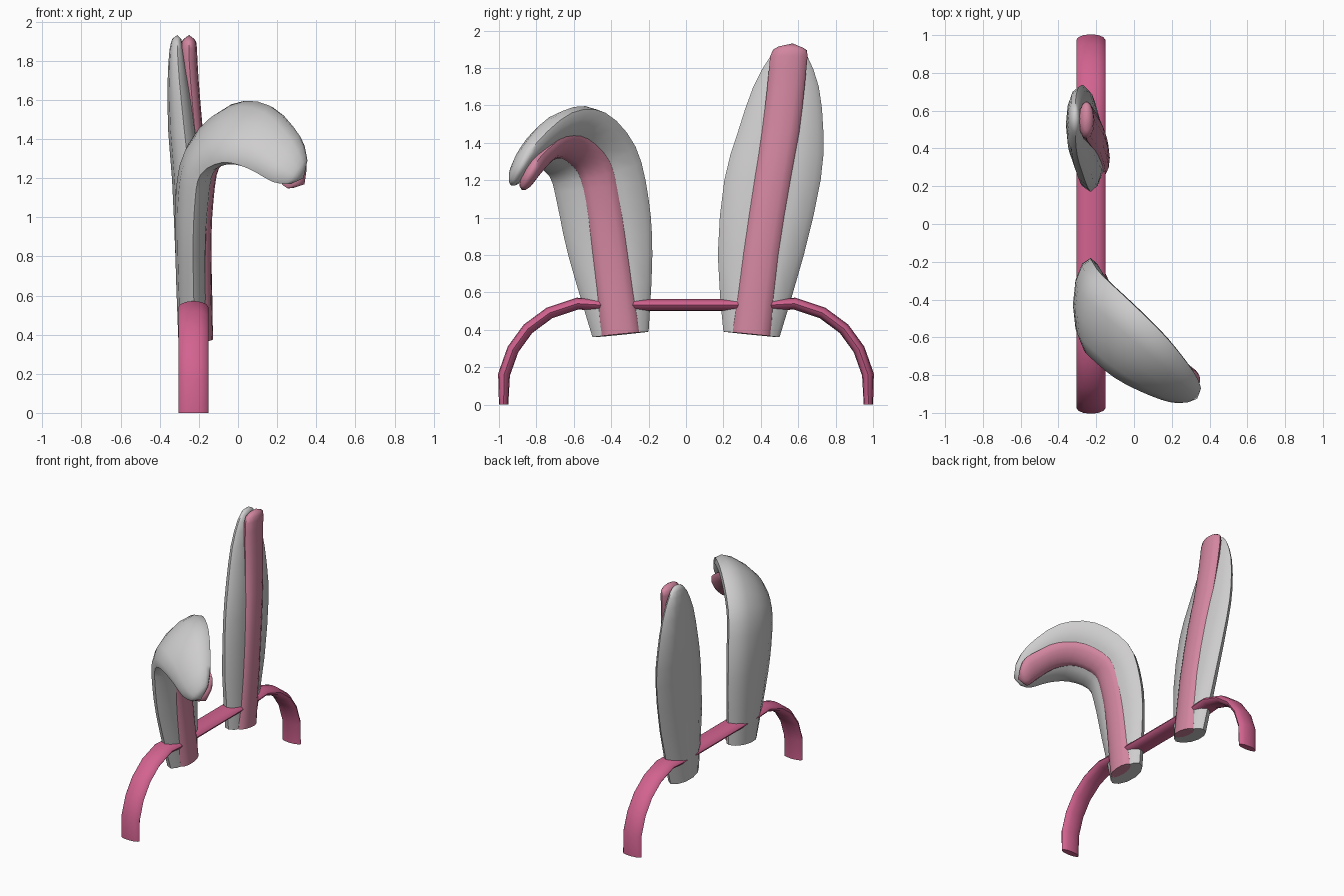
import bpy, bmesh, math
from mathutils import Vector

if "Cube" in bpy.data.objects:
    bpy.data.objects.remove(bpy.data.objects["Cube"])


def material(name, rgb):
    m = bpy.data.materials.new(name)
    m.diffuse_color = (*rgb, 1)
    m.use_nodes = True
    m.node_tree.nodes["Principled BSDF"].inputs["Base Color"].default_value = m.diffuse_color
    return m


GREY = material("light grey", (0.62, 0.61, 0.61))
ROSE = material("soft rose", (0.65, 0.24, 0.35))
PINK = material("deep pink", (0.65, 0.125, 0.28))


def loft(name, rings, mat, tip=None, angle=50):
    """Skin closed rings; cap both ends or close the last one on a tip."""
    bm = bmesh.new()
    vs = [[bm.verts.new(p) for p in r] for r in rings]
    n = len(vs[0])
    for a, b in zip(vs, vs[1:]):
        for i in range(n):
            j = (i + 1) % n
            bm.faces.new((a[i], a[j], b[j], b[i]))
    bm.faces.new(vs[0])
    if tip is None:
        bm.faces.new(vs[-1])
    else:
        t = bm.verts.new(tip)
        for i in range(n):
            bm.faces.new((vs[-1][i], vs[-1][(i + 1) % n], t))
    bmesh.ops.recalc_face_normals(bm, faces=bm.faces)
    me = bpy.data.meshes.new(name)
    bm.to_mesh(me)
    bm.free()
    ob = bpy.data.objects.new(name, me)
    bpy.context.collection.objects.link(ob)
    me.materials.append(mat)
    bpy.ops.object.select_all(action='DESELECT')
    ob.select_set(True)
    bpy.context.view_layer.objects.active = ob
    bpy.ops.object.shade_smooth_by_angle(angle=math.radians(angle))


def section(c, w, n, half_w, back, front, sides=12):
    pts = []
    for k in range(sides):
        a = 2 * math.pi * k / sides
        s = math.sin(a)
        pts.append(c + w * half_w * math.cos(a) + n * s * (front if s > 0 else back))
    return pts


def refine(pts, steps):
    """Catmull-Rom interpolation."""
    out = []
    for i in range(len(pts) - 1):
        p0, p1, p2 = pts[max(i - 1, 0)], pts[i], pts[i + 1]
        p3 = pts[min(i + 2, len(pts) - 1)]
        for s in range(steps):
            t = s / steps
            out.append(0.5 * (2 * p1 + (p2 - p0) * t + (2 * p0 - 5 * p1 + 4 * p2 - p3) * t * t
                              + (3 * p1 - p0 - 3 * p2 + p3) * t ** 3))
    return out + [pts[-1]]


def ear(name, edge_a, edge_b, back, tip, steps):
    """Ear shell lofted between its two rims, with a raised inner strip."""
    A = refine([Vector(p) for p in edge_a], steps)
    B = refine([Vector(p) for p in edge_b], steps)
    th = refine(back, steps)
    tip = Vector(tip)
    C = [(a + b) / 2 for a, b in zip(A, B)]
    shell, strip = [], []
    last = len(C) - 1
    for i, c in enumerate(C):
        t = (C[i + 1] if i < last else tip) - C[max(i - 1, 0)]
        w = (A[i] - B[i]).normalized()
        n = w.cross(t).normalized()
        hw = (A[i] - B[i]).length / 2
        shell.append(section(c, w, n, hw, th[i], th[i] * 0.78))
        off = 0.05 + 0.01 * i / last
        k = 0.65 if i == last else 0.9 if i == last - 1 else 1
        strip.append(section(c + n * off, w, n, 0.1 * k, 0.042 * k, 0.042 * k))
    loft(name + "_shell", shell, GREY, tip)
    loft(name + "_inner", strip, ROSE, tip + n * 0.06)


# upright ear
ear("upright_ear",
    [(-.22, .50, .36), (-.23, .63, .80), (-.255, .72, 1.2), (-.28, .735, 1.45),
     (-.30, .71, 1.70), (-.31, .65, 1.86), (-.31, .61, 1.91)],
    [(-.22, .20, .39), (-.23, .17, .80), (-.25, .205, 1.2), (-.275, .275, 1.45),
     (-.30, .36, 1.70), (-.31, .45, 1.86), (-.31, .51, 1.915)],
    [.085, .09, .085, .08, .06, .04, .025], (-.31, .57, 1.932), 2)

# folded ear, bending outward and forward
ear("folded_ear",
    [(-.22, -.20, .39), (-.23, -.18, .80), (-.22, -.20, 1.1), (-.17, -.27, 1.38),
     (0, -.43, 1.56), (.18, -.61, 1.56), (.32, -.79, 1.41), (.355, -.87, 1.29)],
    [(-.22, -.50, .36), (-.23, -.63, .80), (-.22, -.69, 1.08), (-.19, -.73, 1.22),
     (-.08, -.82, 1.28), (.05, -.88, 1.25), (.18, -.925, 1.18), (.265, -.935, 1.17)],
    [.085, .09, .1, .1, .1, .09, .065, .035], (.335, -.925, 1.2), 3)

# headband: flattened oval section swept along a mirrored arch
half = [(.975, 0), (.973, .16), (.925, .295), (.845, .405), (.73, .49), (.58, .54), (.45, .532), (.2, .532)]
path = [Vector((-.228, y, z)) for y, z in half] + [Vector((-.228, -y, z)) for y, z in reversed(half)]
rings = []
for i, p in enumerate(path):
    t = path[min(i + 1, len(path) - 1)] - path[max(i - 1, 0)]
    if i in (0, len(path) - 1):
        t = Vector((0, 0, 1 if i == 0 else -1))
    x = Vector((1, 0, 0))
    n = x.cross(t).normalized()
    th = .025 if i in (0, len(path) - 1) else .032
    rings.append(section(p, x, n, .077, th, th))
loft("headband", rings, PINK)
